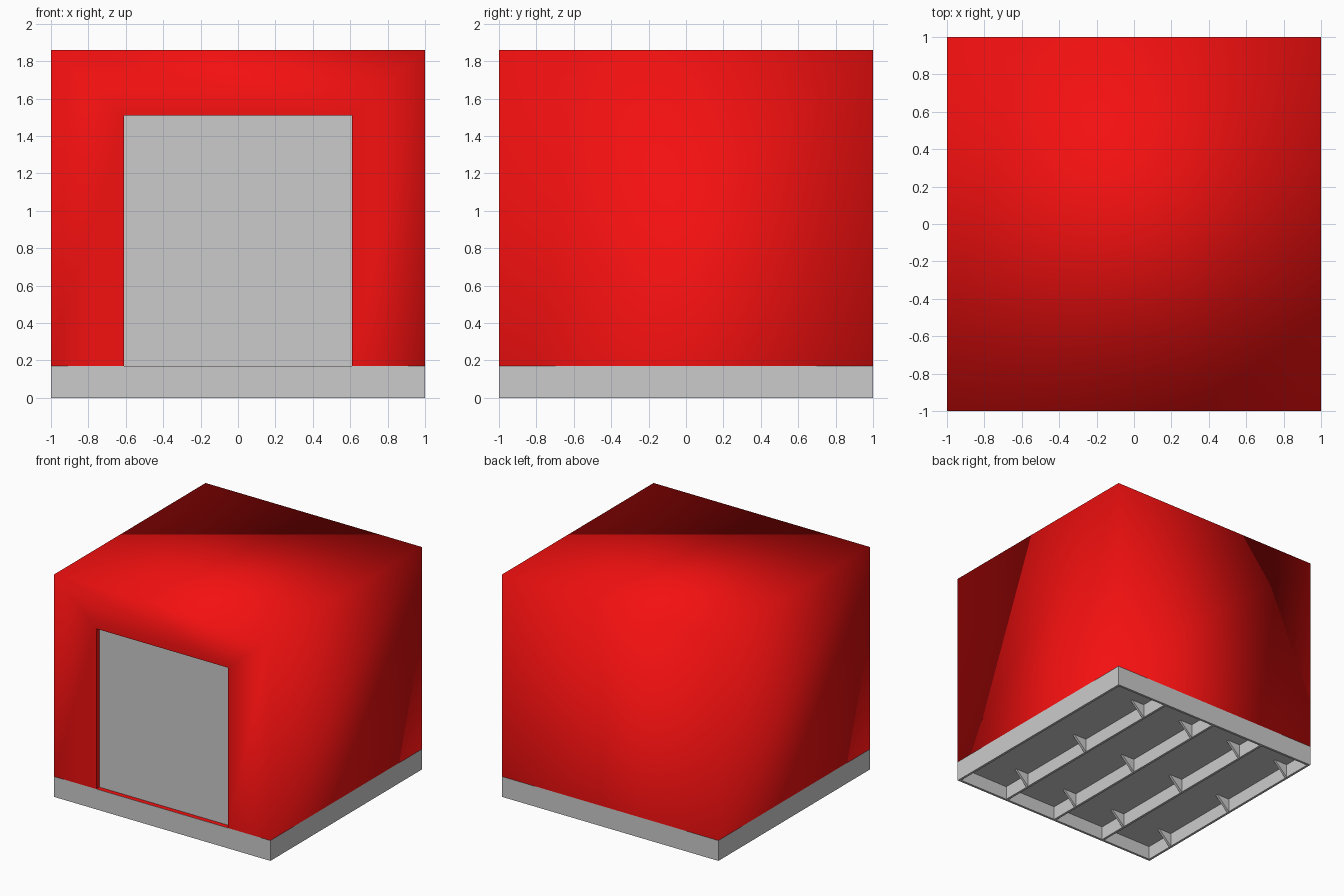
import bpy, bmesh

if "Cube" in bpy.data.objects:
    bpy.data.objects.remove(bpy.data.objects["Cube"])

BASE, DECK, TOP = 0.17, 0.115, 1.86      # floor level, deck underside, roof
OX, OZ, RECESS = 0.61, 1.51, 0.04        # opening half width, head height, depth

red = bpy.data.materials.new("red_paint")
red.diffuse_color = (0.9, 0.005, 0.005, 1)
red.use_nodes = True
red.node_tree.nodes["Principled BSDF"].inputs["Base Color"].default_value = red.diffuse_color


def finish(name, bm, mat=None, smooth=False):
    bmesh.ops.recalc_face_normals(bm, faces=bm.faces)
    me = bpy.data.meshes.new(name)
    bm.to_mesh(me)
    bm.free()
    ob = bpy.data.objects.new(name, me)
    bpy.context.collection.objects.link(ob)
    if mat:
        me.materials.append(mat)
    for p in me.polygons:
        p.use_smooth = smooth
    return ob


def add_box(bm, lo, hi):
    verts = bmesh.ops.create_cube(bm, size=1)["verts"]
    for v in verts:
        for i in range(3):
            v.co[i] = lo[i] if v.co[i] < 0 else hi[i]


def box(name, lo, hi, mat=None):
    bm = bmesh.new()
    add_box(bm, lo, hi)
    return finish(name, bm, mat)


# Red outer skin: four sides and roof, with a doorway cut from the front
bm = bmesh.new()
low = [bm.verts.new((x, y, BASE)) for x, y in ((-1, -1), (1, -1), (1, 1), (-1, 1))]
high = [bm.verts.new((v.co.x, v.co.y, TOP)) for v in low]
for i in (1, 2, 3):
    j = (i + 1) % 4
    bm.faces.new((low[i], low[j], high[j], high[i]))
bm.faces.new(high)
arch = [bm.verts.new((x, -1, z)) for x, z in
        ((-OX, BASE), (-OX, OZ), (OX, OZ), (OX, BASE))]
a, b, c, d = arch
bm.faces.new((low[0], a, b, high[0]))
bm.faces.new((high[0], b, c, high[1]))
bm.faces.new((high[1], c, d, low[1]))
finish("outer_skin", bm, red, smooth=True)

# Red lining around the shallow doorway
bm = bmesh.new()
pts = ((-OX, BASE + 0.001), (-OX, OZ), (OX, OZ), (OX, BASE + 0.001))
front = [bm.verts.new((x, -1, z)) for x, z in pts]
back = [bm.verts.new((x, -1 + RECESS, z)) for x, z in pts]
for i in range(4):
    j = (i + 1) % 4
    bm.faces.new((front[i], front[j], back[j], back[i]))
finish("doorway_lining", bm, red)

# Grey inner box, whose front shows as the closed door
box("inner_box", (-0.99, -1 + RECESS, BASE), (0.99, 0.99, TOP - 0.01))

# Grey deck under the body
box("deck", (-1, -1, DECK), (1, 1, BASE))

# Thin skirt around the open underside
bm = bmesh.new()
t = 0.02
add_box(bm, (-1, -1, 0), (1, -1 + t, DECK))
add_box(bm, (-1, 1 - t, 0), (1, 1, DECK))
add_box(bm, (-1, -1 + t, 0), (-1 + t, 1 - t, DECK))
add_box(bm, (1 - t, -1 + t, 0), (1, 1 - t, DECK))
finish("base_skirt", bm)

# Three ribs running front to back below the deck
bm = bmesh.new()
for x in (-0.5, 0, 0.5):
    add_box(bm, (x - 0.01, -1 + t, 0), (x + 0.01, 1 - t, DECK))
finish("base_ribs", bm)

# Triangular gussets on both faces of the ribs and inside the skirt
bm = bmesh.new()
for x in (-1, -0.5, 0, 0.5, 1):
    for side in (-1, 1):
        if abs(x + side * 0.1) > 1:
            continue
        x0 = x + side * (0.02 if abs(x) == 1 else 0.01)
        for y in (-0.72, 0, 0.72):
            tri = [bm.verts.new((px, y - 0.01, pz)) for px, pz in
                   ((x0, 0.0), (x0, DECK), (x0 + side * 0.12, DECK))]
            face = bm.faces.new(tri)
            ext = bmesh.ops.extrude_face_region(bm, geom=[face], use_keep_orig=True)
            moved = [g for g in ext["geom"] if isinstance(g, bmesh.types.BMVert)]
            bmesh.ops.translate(bm, verts=moved, vec=(0, 0.02, 0))
finish("base_gussets", bm)
